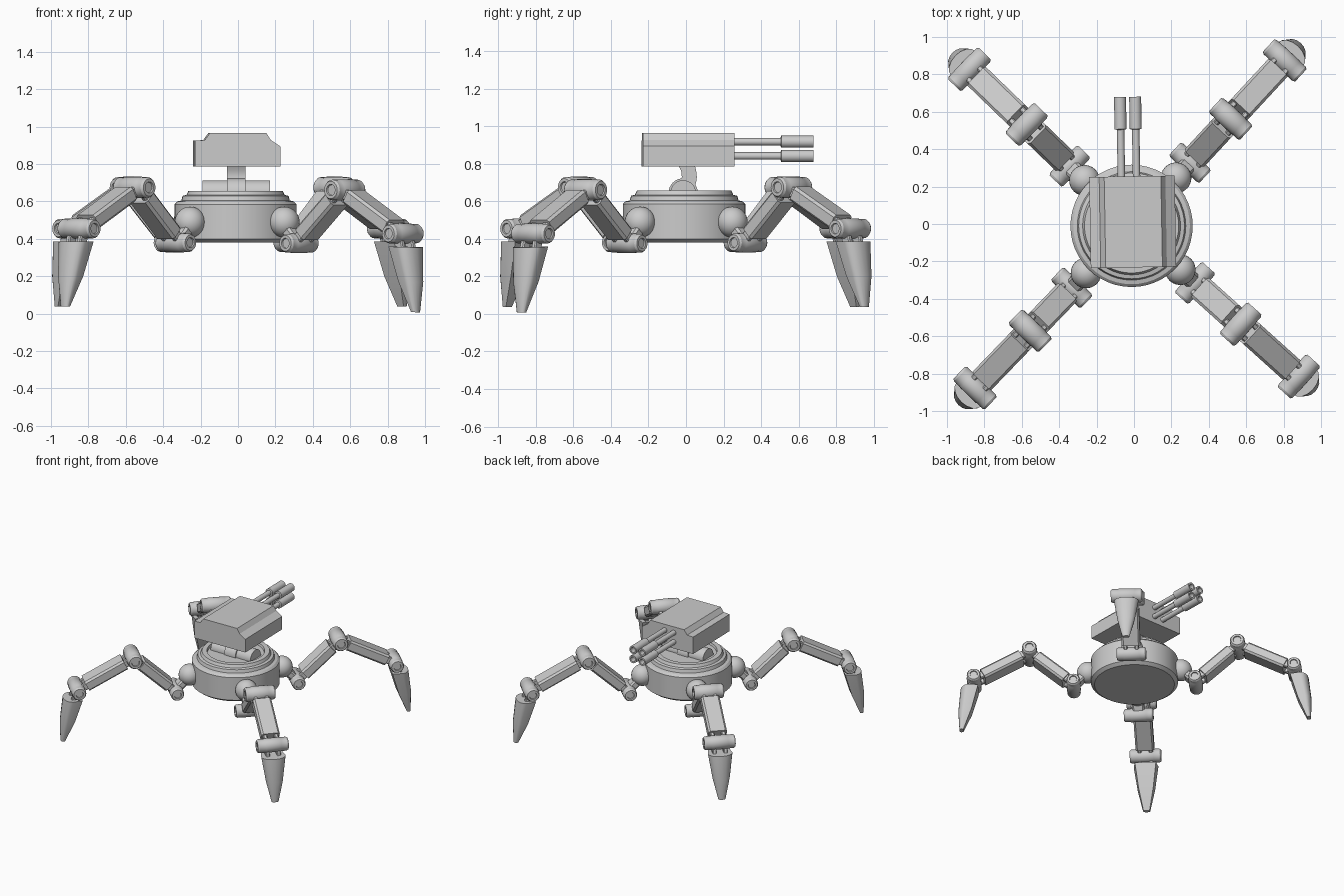
import bpy, bmesh
from math import radians, pi, sin, cos, atan2
from mathutils import Matrix, Vector

if "Cube" in bpy.data.objects:
    bpy.data.objects.remove(bpy.data.objects["Cube"])

CENTRE = Vector((-0.013, -0.01, 0))


def finish(name, bm, matrix=None, smooth=True):
    bmesh.ops.recalc_face_normals(bm, faces=bm.faces)
    if matrix:
        bm.transform(matrix)
    me = bpy.data.meshes.new(name)
    bm.to_mesh(me)
    bm.free()
    ob = bpy.data.objects.new(name, me)
    bpy.context.collection.objects.link(ob)
    if smooth:
        bpy.ops.object.select_all(action='DESELECT')
        ob.select_set(True)
        bpy.context.view_layer.objects.active = ob
        bpy.ops.object.shade_smooth_by_angle(angle=radians(30))
    return ob


def loft(bm, rings):
    """Join equal-length closed rings and cap both ends."""
    loops = [[bm.verts.new(p) for p in r] for r in rings]
    n = len(loops[0])
    for a, b in zip(loops, loops[1:]):
        for i in range(n):
            j = (i + 1) % n
            bm.faces.new((a[i], a[j], b[j], b[i]))
    bm.faces.new(loops[0][::-1])
    bm.faces.new(loops[-1])


def lathe(bm, profile, n, matrix=Matrix()):
    """Solid of revolution about local z; profile is (radius, height)."""
    loft(bm, [[matrix @ Vector((r * cos(2 * pi * i / n), r * sin(2 * pi * i / n), z))
               for i in range(n)] for r, z in profile])


def bar(bm, p, q, start, end, width, thick, chamfer, y=0):
    """Chamfered beam along p->q in the leg plane, between two distances."""
    (x0, z0), (x1, z1) = p, q
    a = atan2(z1 - z0, x1 - x0)
    w, t, c = width / 2, thick / 2, chamfer
    sec = [(w, t - c), (w - c, t), (c - w, t), (-w, t - c),
           (-w, c - t), (c - w, -t), (w - c, -t), (w, c - t)]
    loft(bm, [[(x0 + d * cos(a) - v * sin(a), y + u, z0 + d * sin(a) + v * cos(a))
               for u, v in sec] for d in (start, end)])


# Round body with stepped rim
bm = bmesh.new()
lathe(bm, [(0.30, .38), (.327, .40), (.327, .585), (.312, .60), (.29, .605), (.283, .63),
           (.262, .635), (.252, .657), (.215, .657), (.21, .64), (.02, .64)], 48,
      Matrix.Translation(CENTRE))
finish("body", bm)

# Legs: joint positions as (radius, height)
BALL, HIP, KNEE, ANKLE, TOE = (.35, .49), (.46, .38), (.78, .675), (1.205, .455), (1.25, .30)


def dist(p, q):
    return (Vector(p) - Vector(q)).length


def joint(name, p, radius, length, m):
    h, r = length / 2, radius
    bm = bmesh.new()
    lathe(bm, [(r * .5, -h + .008), (r * .55, -h), (r * .85, -h), (r, -h + .012), (r, -.062),
               (r * 1.04, -.058), (r * 1.04, .058), (r, .062), (r, h - .012),
               (r * .85, h), (r * .55, h), (r * .5, h - .008)], 24,
          Matrix.Translation((p[0], 0, p[1])) @ Matrix.Rotation(pi / 2, 4, 'X'))
    finish(name, bm, m)


def lugs(bm, p, q, length):
    for y in (-.042, .042):
        bar(bm, p, q, 0, length, .03, .055, .006, y)


def leg(label, yaw, pitch):
    pivot = Matrix.Translation((BALL[0], 0, BALL[1]))
    m = (Matrix.Translation(CENTRE) @ Matrix.Rotation(radians(yaw), 4, 'Z')
         @ pivot @ Matrix.Rotation(radians(pitch), 4, 'Y') @ pivot.inverted())
    # Shoulder ball and its link to the hip
    bm = bmesh.new()
    bmesh.ops.create_uvsphere(bm, u_segments=28, v_segments=16, radius=.082, matrix=pivot)
    finish(label + "_shoulder_ball", bm, m)
    bm = bmesh.new()
    bar(bm, BALL, HIP, .03, dist(BALL, HIP), .09, .06, .012)
    finish(label + "_shoulder_link", bm, m, False)
    # Hinges
    joint(label + "_hip", HIP, .05, .22, m)
    joint(label + "_knee", KNEE, .055, .225, m)
    joint(label + "_ankle", ANKLE, .052, .235, m)
    # Beams with paired lugs at both ends
    for part, p, q in (("thigh", HIP, KNEE), ("shin", KNEE, ANKLE)):
        d = dist(p, q)
        bm = bmesh.new()
        bar(bm, p, q, .075, d - .075, .14, .085, .014)
        lugs(bm, p, q, .09)
        lugs(bm, q, p, .09)
        finish(label + "_" + part, bm, m, False)
    # Pointed foot: D-shaped section narrowing to the tip
    bm = bmesh.new()
    rings = []
    for z, inner, outer, w in ((.385, 1.175, 1.31, .093), (.20, 1.23, 1.332, .065),
                               (.038, 1.298, 1.328, .027)):
        side = inner + (outer - inner) * .55
        ring = [(inner, -w * .85, z)]
        for i in range(9):
            a = -pi / 2 + pi * i / 8
            ring.append((side + (outer - side) * cos(a), w * sin(a), z))
        rings.append(ring + [(inner, w * .85, z)])
    loft(bm, rings)
    lugs(bm, ANKLE, TOE, .10)
    finish(label + "_foot", bm, m)


for label, yaw, pitch in (("back_right_leg", 47.2, 0), ("back_left_leg", 136, 0),
                          ("front_left_leg", 226, 0), ("front_right_leg", 318, 1.8)):
    leg(label, yaw, pitch)

# Turret hinge lying across the body top
bm = bmesh.new()
for x0, x1, r in ((-.19, -.06, .068), (-.06, .04, .078), (.04, .17, .068)):
    lathe(bm, [(r, x0), (r, x1)], 32,
          Matrix.Translation((0, -.015, .645)) @ Matrix.Rotation(pi / 2, 4, 'Y'))
finish("turret_hinge", bm)

# Curved neck
bm = bmesh.new()
rings = []
for y, z, h in ((-.01, .65, .045), (.012, .70, .042), (.018, .73, .04), (.014, .765, .04),
                (.0, .80, .045)):
    rings.append([(-.06, y - h, z), (.04, y - h, z), (.04, y + h, z), (-.06, y + h, z)])
loft(bm, rings)
finish("turret_neck", bm)

# Gun housing: stepped outline extruded front to back
turn = Matrix.Rotation(radians(1), 4, 'Z')
outline = [(-.235, .787), (-.235, .925), (-.182, .928), (-.155, .965), (.148, .965),
           (.172, .928), (.222, .895), (.222, .787)]
bm = bmesh.new()
loft(bm, [[(x, y, z) for x, z in outline] for y in (-.232, .255)])
finish("gun_housing", bm, turn, False)

# Four barrels with thicker muzzles
bm = bmesh.new()
for x in (-.063, .018):
    for z in (.918, .842):
        lathe(bm, [(.02, .24), (.02, .505), (.032, .508), (.032, .68), (.02, .68), (.018, .60)],
              20, Matrix.Translation((x, 0, z)) @ Matrix.Rotation(-pi / 2, 4, 'X'))
finish("gun_barrels", bm, turn)
